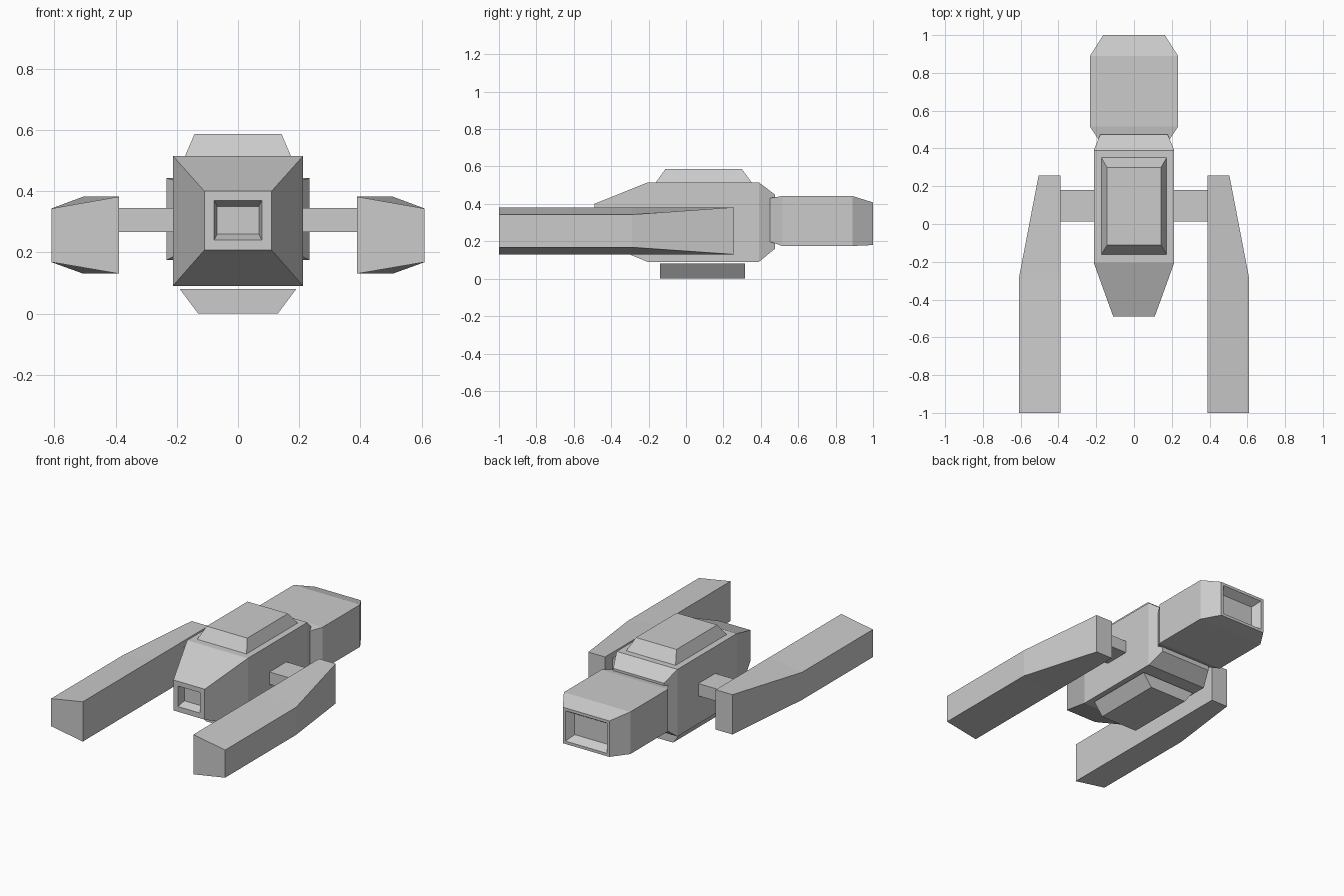
import bpy, bmesh

if "Cube" in bpy.data.objects:
    bpy.data.objects.remove(bpy.data.objects["Cube"])

grey = bpy.data.materials.new("hull grey")
grey.diffuse_color = (0.6, 0.6, 0.6, 1)
grey.use_nodes = True
grey.node_tree.nodes["Principled BSDF"].inputs["Base Color"].default_value = grey.diffuse_color


def loft(name, rings):
    """Closed flat-shaded solid through a list of four-cornered rings."""
    bm = bmesh.new()
    loops = [[bm.verts.new(p) for p in ring] for ring in rings]
    for a, b in zip(loops, loops[1:]):
        for i in range(4):
            j = (i + 1) % 4
            bm.faces.new((a[i], a[j], b[j], b[i]))
    bm.faces.new(loops[0])
    bm.faces.new(loops[-1])
    bmesh.ops.recalc_face_normals(bm, faces=bm.faces)
    mesh = bpy.data.meshes.new(name)
    bm.to_mesh(mesh)
    bm.free()
    mesh.materials.append(grey)
    obj = bpy.data.objects.new(name, mesh)
    bpy.context.collection.objects.link(obj)
    return obj


def upright(y, x0, x1, z0, z1):
    return [(x0, y, z0), (x1, y, z0), (x1, y, z1), (x0, y, z1)]


def section(y, half, z0, z1):
    return upright(y, -half, half, z0, z1)


def level(z, half, y0, y1):
    return [(-half, y0, z), (half, y0, z), (half, y1, z), (-half, y1, z)]


# Main hull, starting inside the nose recess
loft("hull", [section(*s) for s in (
    (-0.44, 0.068, 0.26, 0.35), (-0.49, 0.078, 0.24, 0.37),
    (-0.49, 0.11, 0.207, 0.40), (-0.205, 0.213, 0.09, 0.515),
    (0.39, 0.213, 0.09, 0.515), (0.475, 0.178, 0.16, 0.45))])

# Rear engine, ending inside the exhaust recess
loft("engine", [section(*s) for s in (
    (0.443, 0.185, 0.20, 0.43), (0.515, 0.233, 0.175, 0.442),
    (0.89, 0.233, 0.175, 0.442), (1.0, 0.163, 0.18, 0.408),
    (1.0, 0.145, 0.198, 0.39), (0.95, 0.115, 0.228, 0.36))])

# Raised canopy and keel block
loft("canopy", [level(0.51, 0.175, -0.165, 0.355),
                level(0.587, 0.142, -0.11, 0.298)])
loft("keel", [level(0.0, 0.13, -0.14, 0.315),
              level(0.08, 0.19, -0.14, 0.315)])

# Side struts and long prongs, mirrored
for side, s in (("left", -1), ("right", 1)):
    loft(side + "_strut", [upright(y, s * 0.2, s * 0.395, 0.267, 0.345)
                           for y in (0.012, 0.18)])
    rings = []
    for y, x, z0, z1 in ((-1.0, 0.61, 0.168, 0.343), (-0.29, 0.61, 0.168, 0.343),
                         (0.257, 0.505, 0.13, 0.382)):
        rings.append([(s * 0.388, y, 0.13), (s * x, y, z0),
                      (s * x, y, z1), (s * 0.388, y, 0.382)])
    loft(side + "_prong", rings)
